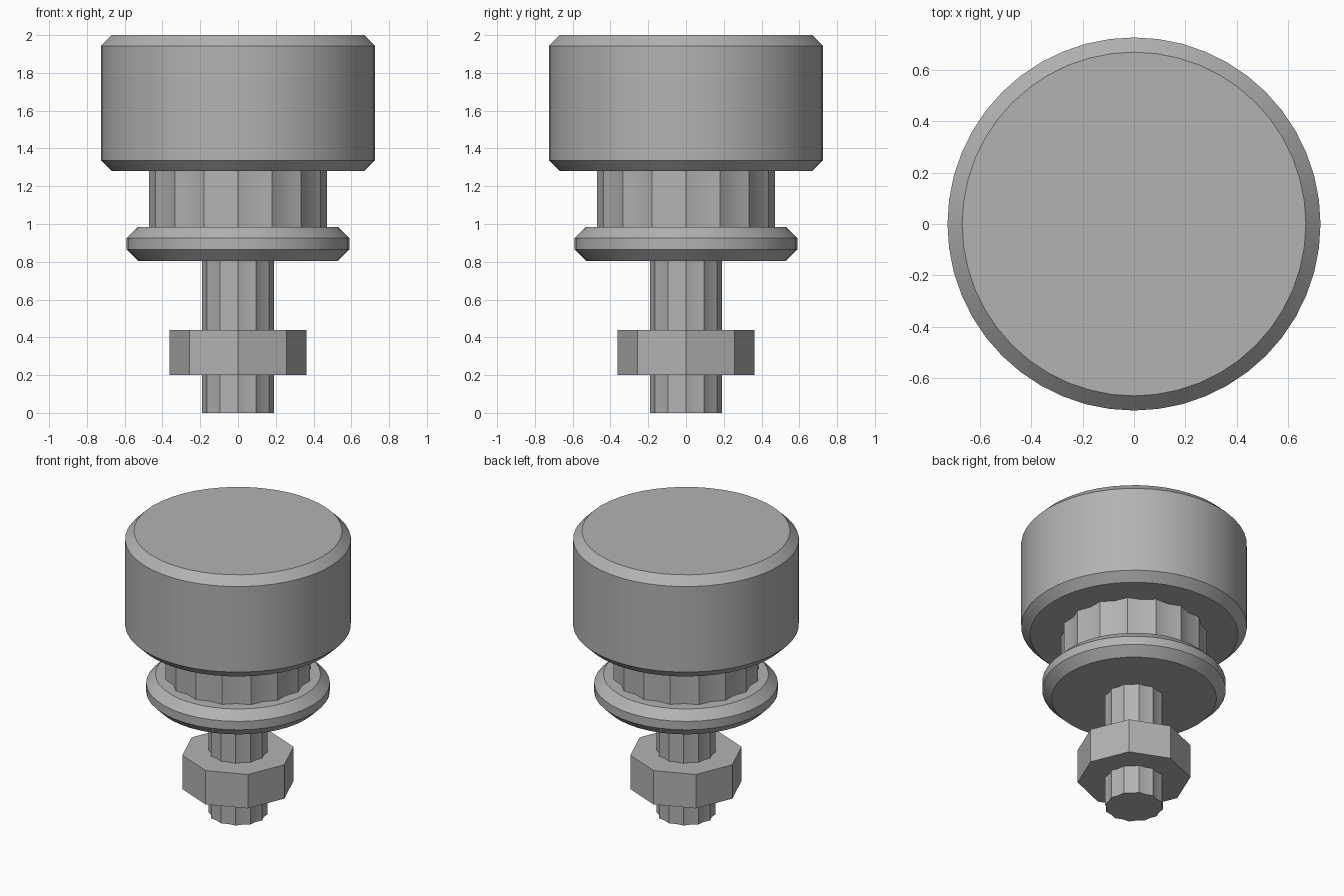
import bpy, math

if "Cube" in bpy.data.objects:
    bpy.data.objects.remove(bpy.data.objects["Cube"], do_unlink=True)

GREY = (0.45, 0.45, 0.45, 1)
metal = bpy.data.materials.new("plain grey")
metal.use_nodes = True
metal.diffuse_color = GREY
metal.node_tree.nodes["Principled BSDF"].inputs["Base Color"].default_value = GREY


def turned_part(name, profile, sides, groove=0, smooth=30, centre=(0, 0)):
    """Stack rings from (radius, height) pairs; groove sinks every second corner."""
    verts, faces = [], []
    for radius, z in profile:
        for i in range(sides):
            a = math.tau * i / sides
            r = radius - groove * (i % 2)
            verts.append((centre[0] + r * math.cos(a), centre[1] + r * math.sin(a), z))
    for ring in range(len(profile) - 1):
        for i in range(sides):
            j = (i + 1) % sides
            low, high = ring * sides, (ring + 1) * sides
            faces.append((low + i, low + j, high + j, high + i))
    faces.append(tuple(reversed(range(sides))))
    faces.append(tuple(range(len(verts) - sides, len(verts))))
    mesh = bpy.data.meshes.new(name)
    mesh.from_pydata(verts, [], faces)
    mesh.materials.append(metal)
    obj = bpy.data.objects.new(name, mesh)
    bpy.context.collection.objects.link(obj)
    bpy.ops.object.select_all(action="DESELECT")
    obj.select_set(True)
    bpy.context.view_layer.objects.active = obj
    bpy.ops.object.shade_smooth_by_angle(angle=math.radians(smooth))
    return obj


def chamfered(radius, bottom, top, cut):
    """Profile of a disc with both rims chamfered."""
    return [(radius - cut, bottom), (radius, bottom + cut),
            (radius, top - cut), (radius - cut, top)]


# Large cap and the flange below it
turned_part("knob_cap", chamfered(0.725, 1.28, 2.0, 0.057), 48)
turned_part("flange", chamfered(0.59, 0.805, 0.985, 0.06), 40)

# Fluted neck between cap and flange
turned_part("neck", [(0.472, 0.96), (0.472, 1.3)], 32, groove=0.025)

# Fluted shaft with an eight-sided nut
turned_part("shaft", [(0.19, 0), (0.19, 0.83)], 24, groove=0.014)
turned_part("nut", [(0.363, 0.2), (0.363, 0.44)], 8)
